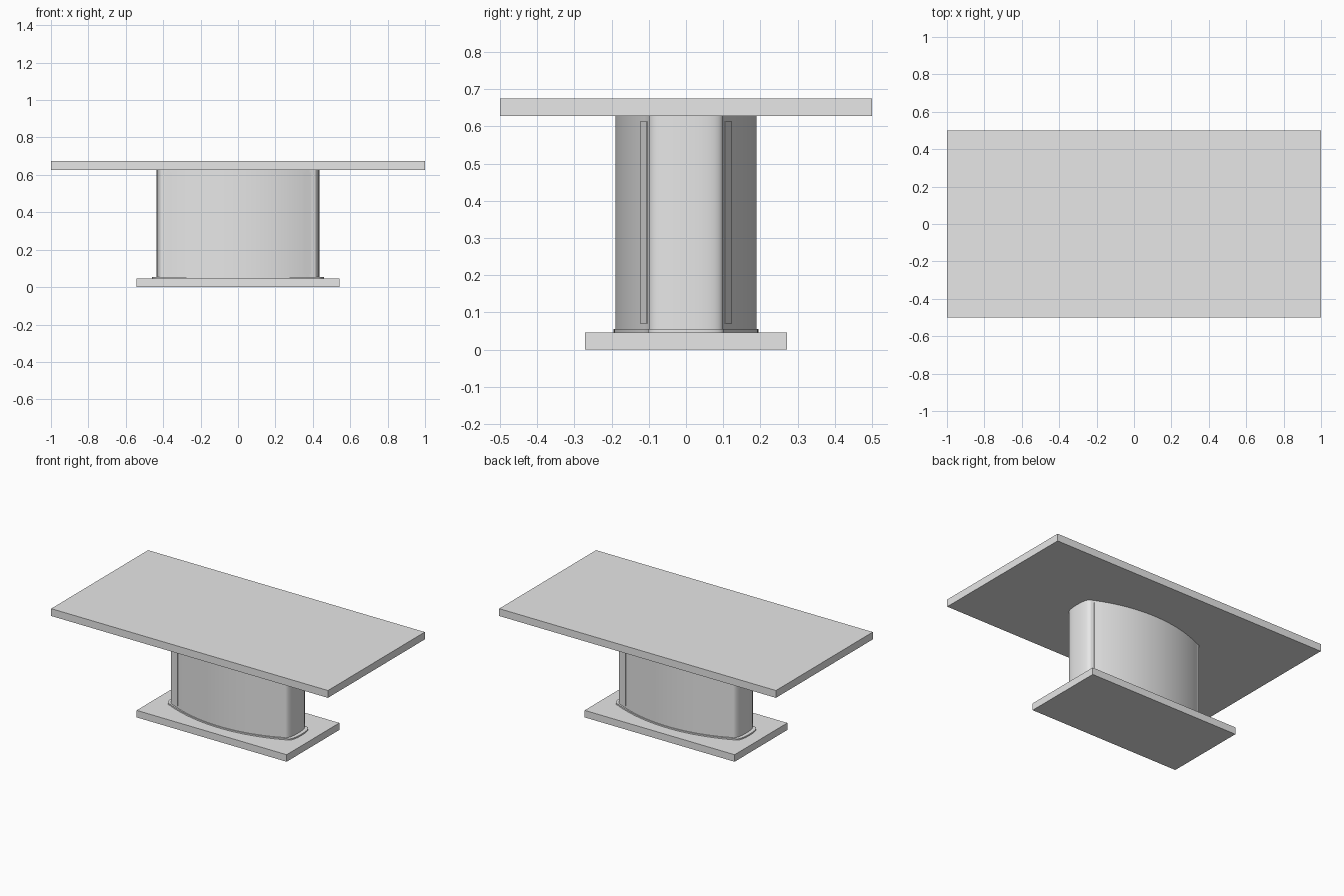
import bpy, bmesh, math

cube = bpy.data.objects.get("Cube")
if cube:
    bpy.data.objects.remove(cube, do_unlink=True)

grey = bpy.data.materials.new("plain grey")
grey.use_nodes = True
colour = (0.8, 0.8, 0.8, 1)
grey.diffuse_color = colour
grey.node_tree.nodes["Principled BSDF"].inputs["Base Color"].default_value = colour

PANEL_X, PANEL_Y, EDGE_Y, CAP_X = 0.4, 0.19, 0.1, 0.435


def prism(name, outline, z0, z1, smooth=False):
    """Extrude a closed plan outline between two heights."""
    bm = bmesh.new()
    face = bm.faces.new([bm.verts.new((x, y, z0)) for x, y in outline])
    top = bmesh.ops.extrude_face_region(bm, geom=[face])["geom"]
    for v in top:
        if isinstance(v, bmesh.types.BMVert):
            v.co.z = z1
    bmesh.ops.recalc_face_normals(bm, faces=bm.faces)
    mesh = bpy.data.meshes.new(name)
    bm.to_mesh(mesh)
    bm.free()
    mesh.materials.append(grey)
    ob = bpy.data.objects.new(name, mesh)
    bpy.context.collection.objects.link(ob)
    if smooth:
        bpy.ops.object.select_all(action="DESELECT")
        ob.select_set(True)
        bpy.context.view_layer.objects.active = ob
        bpy.ops.object.shade_smooth_by_angle(angle=math.radians(25))
    return ob


def slab(name, x, y, z0, z1):
    return prism(name, [(-x, -y), (x, -y), (x, y), (-x, y)], z0, z1)


def panel_y(x):
    """Circular bow of the broad pedestal face."""
    rise = PANEL_Y - EDGE_Y
    r = (PANEL_X ** 2 + rise ** 2) / (2 * rise)
    return PANEL_Y - r + math.sqrt(r * r - x * x)


def pedestal_outline(sx=1, sy=1):
    n = 32
    bow = [PANEL_X * (1 - 2 * i / n) for i in range(n + 1)]
    back = [(x, panel_y(x)) for x in bow]
    # Rounded end cap, squarer than an ellipse
    cap = []
    for i in range(1, 20):
        a = -math.pi / 2 + math.pi * i / 20
        c, s = math.cos(a), math.sin(a)
        cap.append((PANEL_X + (CAP_X - PANEL_X) * c ** 0.8,
                    EDGE_Y * math.copysign(abs(s) ** 0.8, s)))
    half = cap + back
    pts = half + [(-x, -y) for x, y in half]
    return [(x * sx, y * sy) for x, y in pts]


# Table top and floor plate
slab("table_top", 1, 0.5, 0.627, 0.675)
slab("base_plate", 0.542, 0.272, 0, 0.046)

# Pedestal and the thin flange around its foot
prism("pedestal", pedestal_outline(), 0.046, 0.627, True)
prism("pedestal_flange", pedestal_outline(1.055, 1.025), 0.046, 0.055, True)

# Narrow upright strips near the ends of the bowed panels
for sx, side in ((1, "left"), (-1, "right")):
    for sy, face in ((-1, "front"), (1, "back")):
        a, b = 0.35, 0.391
        strip = [(a, panel_y(a) - 0.004), (b, panel_y(b) - 0.004),
                 (b, panel_y(b) + 0.002), (a, panel_y(a) + 0.002)]
        prism(f"{face}_{side}_strip", [(x * sx, y * sy) for x, y in strip], 0.07, 0.613)
